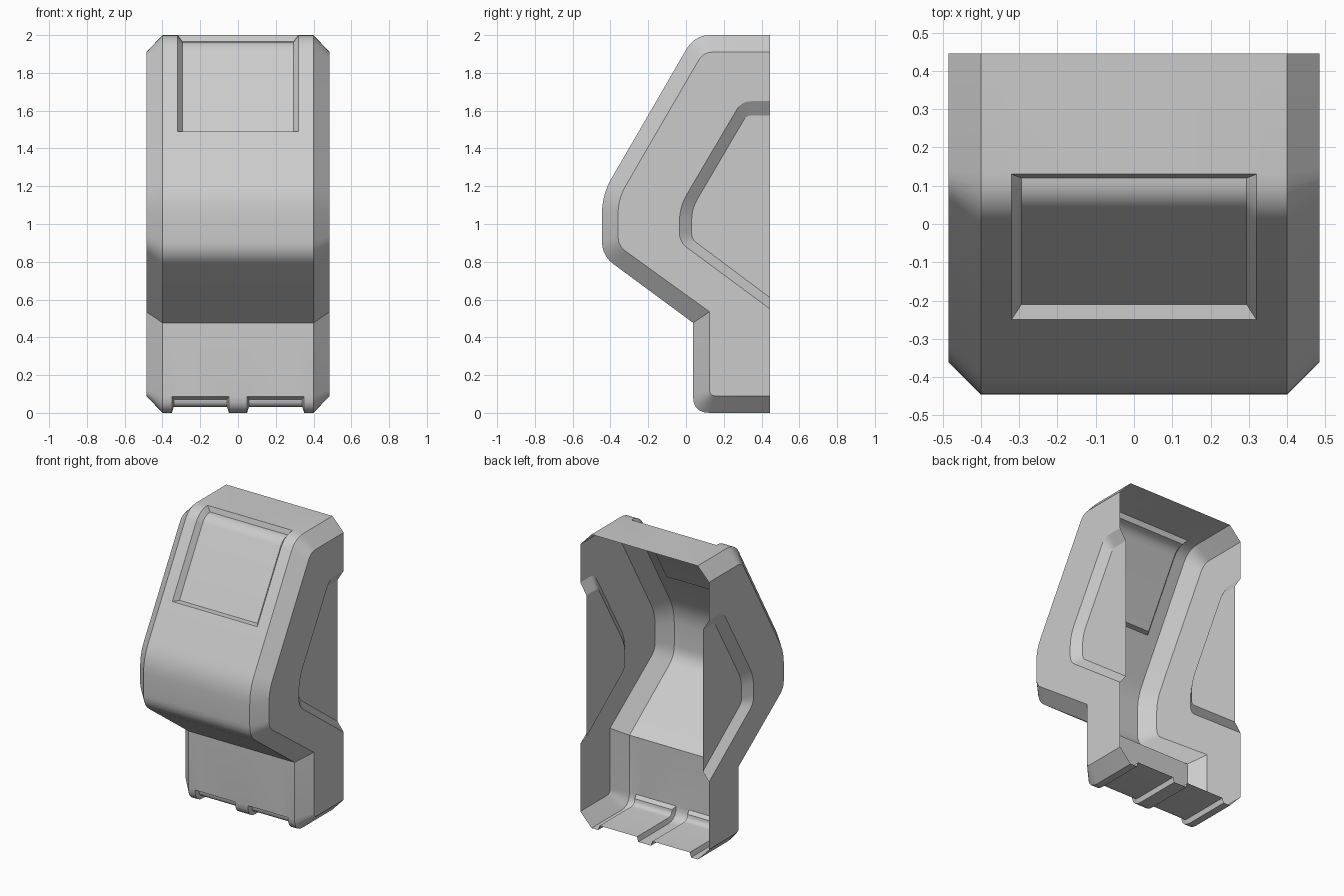
import bpy, bmesh, math
from mathutils import Vector

if "Cube" in bpy.data.objects:
    bpy.data.objects.remove(bpy.data.objects["Cube"], do_unlink=True)

BACK = 0.445      # open rear edge
SEG = 5           # segments per rounded corner


def rounded(points):
    """Side profile from (y, z, corner length); zero keeps a sharp point."""
    out = []
    for i, (y, z, t) in enumerate(points):
        p = Vector((y, z))
        if not t:
            out.append(p)
            continue
        a = p + (Vector(points[i - 1][:2]) - p).normalized() * t
        b = p + (Vector(points[i + 1][:2]) - p).normalized() * t
        for k in range(SEG + 1):
            s = k / SEG
            out.append(a * (1 - s) ** 2 + p * 2 * s * (1 - s) + b * s * s)
    return out


bm = bmesh.new()


def face(points):
    return bm.faces.new([bm.verts.new(p) for p in points])


def at(x, profile):
    return [Vector((x, p.x, p.y)) for p in profile]


def strip(a, b):
    for i in range(len(a) - 1):
        face((a[i], a[i + 1], b[i + 1], b[i]))


def recess(x0, x1, rim, floor, inset, closed):
    """Sunken panel following part of the profile."""
    rims = at(x0, rim), at(x1, rim)
    floors = at(x0 + inset, floor), at(x1 - inset, floor)
    strip(rims[0], floors[0])
    strip(floors[0], floors[1])
    strip(floors[1], rims[1])
    for i in ((0, -1) if closed else (0,)):
        face((rims[0][i], rims[1][i], floors[1][i], floors[0][i]))


# Profiles: front skin, side wall outline, side pocket rim and floor
skin = rounded([(BACK, 2, 0), (0.045, 2, 0.085), (-0.25, 1.49, 0),
                (-0.445, 1.155, 0.1), (-0.445, 0.833, 0.075),
                (0.037, 0.477, 0), (0.037, 0, 0.088), (BACK, 0, 0)])
wall = rounded([(BACK, 1.91, 0), (0.092, 1.91, 0.05), (-0.17, 1.46, 0),
                (-0.36, 1.132, 0.08), (-0.36, 0.885, 0.05),
                (0.125, 0.535, 0), (0.125, 0.09, 0.03), (BACK, 0.09, 0)])
pocket_rim = rounded([(BACK, 1.65, 0), (0.295, 1.65, 0.05), (-0.035, 1.09, 0.08),
                      (-0.035, 0.905, 0.05), (BACK, 0.55, 0)])
pocket_floor = rounded([(BACK, 1.575, 0), (0.32, 1.575, 0.03), (0.03, 1.08, 0.06),
                        (0.03, 0.92, 0.03), (BACK, 0.61, 0)])

# Front skin, left open where the window panel and base grooves sit
window = (-0.32, 0.32)
grooves = [(-0.35, -0.048), (0.048, 0.35)]
win_rows = range(1, SEG + 2)
groove_start = len(skin) - SEG - 2
columns = sorted({-0.4, 0.4, *window, *grooves[0], *grooves[1]})
for x0, x1 in zip(columns, columns[1:]):
    mid = (x0 + x1) / 2
    in_window = window[0] < mid < window[1]
    in_groove = any(a < mid < b for a, b in grooves)
    left, right = at(x0, skin), at(x1, skin)
    for i in range(len(skin) - 1):
        if (in_window and i in win_rows) or (in_groove and i >= groove_start):
            continue
        face((left[i], left[i + 1], right[i + 1], right[i]))

# Window panel
win_floor = rounded([(0.2, 1.965, 0), (0.065, 1.965, 0.055), (-0.21, 1.49, 0)])[1:]
recess(*window, skin[1:SEG + 3], win_floor, 0.026, True)

# Base grooves running out through the open back
groove_floor = rounded([(0.067, 0.3, 0), (0.067, 0.032, 0.04), (BACK, 0.032, 0)])[1:]
for x0, x1 in grooves:
    recess(x0, x1, skin[groove_start:], groove_floor, 0.01, False)

# Chamfers, side walls and side pockets
for side in (-1, 1):
    outer, inner = 0.485 * side, 0.439 * side
    strip(at(0.4 * side, skin), at(outer, wall))
    face(at(outer, wall) + at(outer, pocket_rim)[::-1])
    strip(at(outer, pocket_rim), at(inner, pocket_floor))
    face(at(inner, pocket_floor))

bmesh.ops.remove_doubles(bm, verts=bm.verts, dist=0.0005)
bmesh.ops.recalc_face_normals(bm, faces=bm.faces)
bm.normal_update()
front = min(bm.faces, key=lambda f: f.calc_center_median().y)
if front.normal.y > 0:
    bmesh.ops.reverse_faces(bm, faces=bm.faces)

mesh = bpy.data.meshes.new("cover_shell")
bm.to_mesh(mesh)
bm.free()
shell = bpy.data.objects.new("cover_shell", mesh)
bpy.context.collection.objects.link(shell)

# Grey finish
grey = bpy.data.materials.new("plain_grey")
grey.use_nodes = True
colour = (0.6, 0.6, 0.6, 1)
grey.diffuse_color = colour
grey.node_tree.nodes["Principled BSDF"].inputs["Base Color"].default_value = colour
mesh.materials.append(grey)

bpy.ops.object.select_all(action="DESELECT")
shell.select_set(True)
bpy.context.view_layer.objects.active = shell
bpy.ops.object.shade_smooth_by_angle(angle=math.radians(30))
